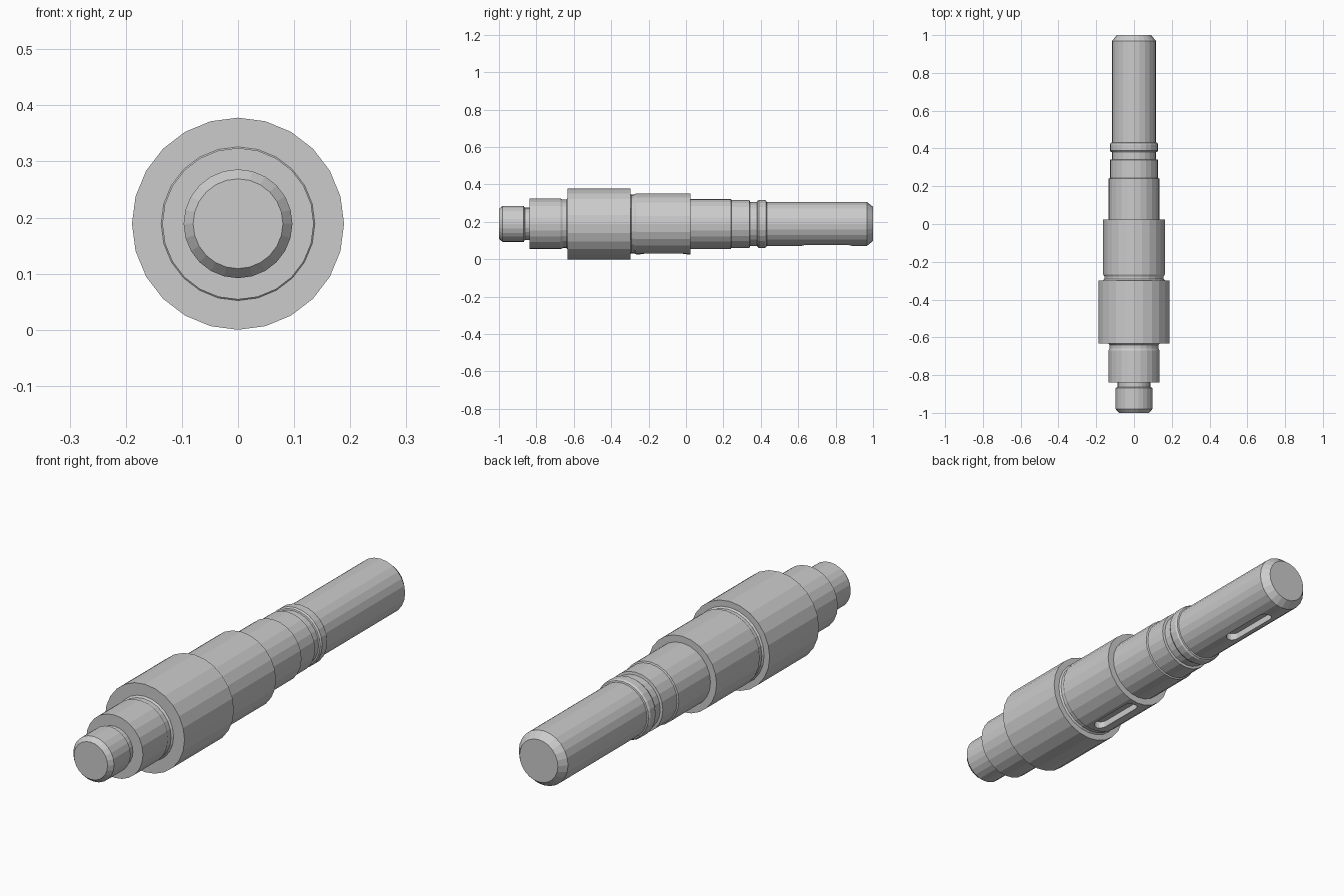
import bpy, bmesh, math
from mathutils import Vector

if "Cube" in bpy.data.objects:
    bpy.data.objects.remove(bpy.data.objects["Cube"])

SIDES = 24
AXIS_Z = 0.189

# Half profile of the turned shaft: (y, radius), front to back
PROFILE = [
    (-1.0, 0.080), (-0.98, 0.097),                                      # front chamfer
    (-0.868, 0.097), (-0.862, 0.087), (-0.838, 0.087),                  # ring groove
    (-0.838, 0.135), (-0.67, 0.135), (-0.66, 0.130), (-0.64, 0.130), (-0.633, 0.137),
    (-0.633, 0.189), (-0.298, 0.189),                                   # collar
    (-0.298, 0.163), (-0.291, 0.157), (-0.277, 0.157), (-0.267, 0.163),  # relief
    (0.025, 0.163), (0.025, 0.134), (0.24, 0.134),                      # gear seat, bearing seat
    (0.243, 0.128), (0.34, 0.128), (0.342, 0.117), (0.38, 0.117),
    (0.382, 0.123), (0.389, 0.128), (0.422, 0.128), (0.43, 0.123),      # snap ring
    (0.432, 0.117), (0.968, 0.117), (1.0, 0.091),                       # output end, chamfer
]


def finish(bm, name):
    bmesh.ops.recalc_face_normals(bm, faces=bm.faces)
    mesh = bpy.data.meshes.new(name)
    bm.to_mesh(mesh)
    bm.free()
    obj = bpy.data.objects.new(name, mesh)
    bpy.context.collection.objects.link(obj)
    return obj


def lathe(name, profile):
    bm = bmesh.new()
    rings = []
    for y, r in profile:
        rings.append([bm.verts.new((r * math.sin(a), y, AXIS_Z + r * math.cos(a)))
                      for a in (2 * math.pi * i / SIDES for i in range(SIDES))])
    for a, b in zip(rings, rings[1:]):
        for i in range(SIDES):
            j = (i + 1) % SIDES
            bm.faces.new((a[i], a[j], b[j], b[i]))
    bm.faces.new(rings[0])
    bm.faces.new(rings[-1])
    return finish(bm, name)


def slot_cutter(name, y0, y1, width, z_floor):
    """Round-ended block reaching from below the shaft up to the slot floor."""
    bm = bmesh.new()
    r, n = width / 2, 8
    pts = []
    for cy, start in ((y1 - r, 0), (y0 + r, math.pi)):
        pts += [(r * math.cos(start + math.pi * i / n), cy + r * math.sin(start + math.pi * i / n))
                for i in range(n + 1)]
    face = bm.faces.new([bm.verts.new((x, y, -0.05)) for x, y in pts])
    ext = bmesh.ops.extrude_face_region(bm, geom=[face])
    top = [v for v in ext["geom"] if isinstance(v, bmesh.types.BMVert)]
    bmesh.ops.translate(bm, verts=top, vec=Vector((0, 0, z_floor + 0.05)))
    obj = finish(bm, name)
    obj.hide_render = True
    return obj


shaft = lathe("stepped_shaft", PROFILE)

# Two keyways on the underside
for name, y0, y1, radius in (("gear_keyway", -0.245, 0.005, 0.163),
                             ("output_keyway", 0.62, 0.885, 0.117)):
    cutter = slot_cutter(name, y0, y1, 0.055, AXIS_Z - radius + 0.032)
    mod = shaft.modifiers.new(name, "BOOLEAN")
    mod.operation = "DIFFERENCE"
    mod.solver = "EXACT"
    mod.object = cutter
    bpy.context.view_layer.objects.active = shaft
    bpy.ops.object.modifier_apply(modifier=name)
    bpy.data.objects.remove(cutter)
